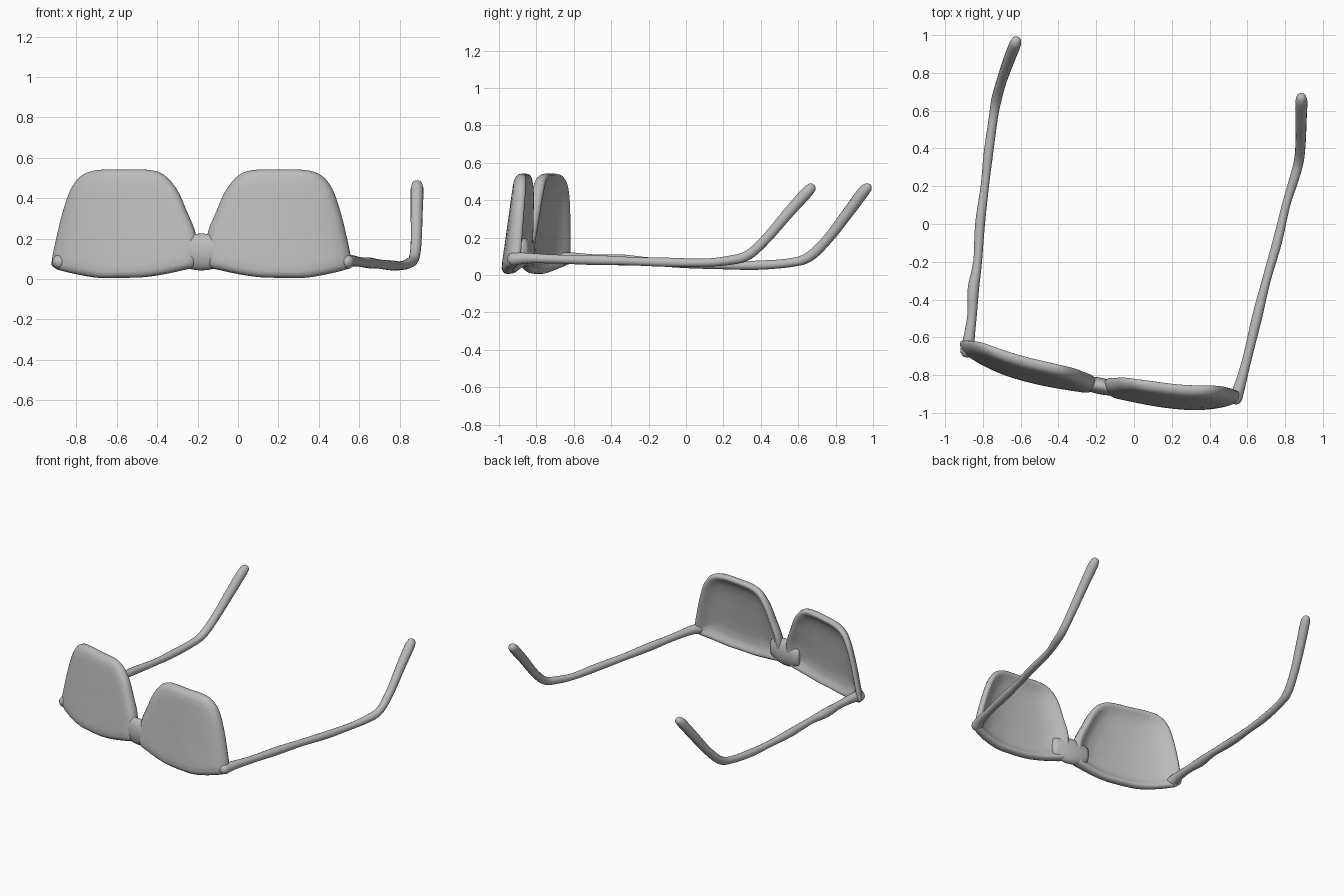
import bpy, bmesh, math
from mathutils import Vector

if "Cube" in bpy.data.objects:
    bpy.data.objects.remove(bpy.data.objects["Cube"])

grey = bpy.data.materials.new("grey plastic")
grey.diffuse_color = (0.5, 0.5, 0.5, 1)
grey.use_nodes = True
grey.node_tree.nodes["Principled BSDF"].inputs["Base Color"].default_value = grey.diffuse_color
MID = -0.18  # x of the bridge


def smooth_points(pts, steps, closed=False):
    """Catmull-Rom curve through points of any dimension."""
    n, out = len(pts), []
    get = (lambda i: pts[i % n]) if closed else (lambda i: pts[max(0, min(n - 1, i))])
    for i in range(n if closed else n - 1):
        for k in range(steps):
            t = k / steps
            out.append([0.5 * (2 * b + (c - a) * t + (2 * a - 5 * b + 4 * c - d) * t * t
                               + (3 * b - a - 3 * c + d) * t ** 3)
                        for a, b, c, d in zip(get(i - 1), get(i), get(i + 1), get(i + 2))])
    if not closed:
        out.append(list(pts[-1]))
    return out


def skin(name, rings, start, end):
    """Join rings of points into a closed skin with a point at each end."""
    bm = bmesh.new()
    loops = [[bm.verts.new(p) for p in r] for r in rings]
    n = len(loops[0])
    for a, b in zip(loops, loops[1:]):
        for i in range(n):
            j = (i + 1) % n
            bm.faces.new((a[i], a[j], b[j], b[i]))
    for loop, tip in ((loops[0], start), (loops[-1], end)):
        v = bm.verts.new(tip)
        for i in range(n):
            bm.faces.new((loop[i], loop[(i + 1) % n], v))
    bmesh.ops.recalc_face_normals(bm, faces=bm.faces)
    me = bpy.data.meshes.new(name)
    bm.to_mesh(me)
    bm.free()
    me.materials.append(grey)
    for p in me.polygons:
        p.use_smooth = True
    ob = bpy.data.objects.new(name, me)
    bpy.context.collection.objects.link(ob)
    return ob


def front_y(x, z):
    """Front surface: turned, wrapped at the ends and leaning back."""
    u = x - MID
    return -0.915 - 0.183 * u + 0.10 * (abs(u) / 0.74) ** 4 + 0.14 * (z - 0.05)


# Lens outline as (distance from bridge, height)
outline = smooth_points([
    (0.742, 0.085), (0.72, 0.20), (0.685, 0.34), (0.645, 0.45), (0.59, 0.515), (0.51, 0.54),
    (0.38, 0.542), (0.26, 0.54), (0.185, 0.515), (0.12, 0.44), (0.075, 0.34), (0.035, 0.245),
    (0.022, 0.17), (0.03, 0.07), (0.10, 0.042), (0.26, 0.012), (0.40, 0.006), (0.53, 0.008),
    (0.69, 0.04), (0.73, 0.058)], 4, True)
# Section from front centre round the rim to the dished back: (scale, depth)
section = [(0.3, 0), (0.55, 0), (0.75, 0), (0.88, 0.002), (0.95, 0.01), (0.985, 0.022),
           (1.0, 0.038), (0.99, 0.054), (0.96, 0.064), (0.92, 0.066), (0.87, 0.058),
           (0.80, 0.045), (0.7, 0.034), (0.5, 0.028), (0.25, 0.026)]
CU, CZ = 0.39, 0.26


def lens_point(side, u, z, depth):
    x = MID + side * u
    pad = 1 + 0.35 * max(0, 1 - u / 0.2)  # thicker towards the nose
    return (x, front_y(x, z) + depth * pad, z)


for name, side in (("left_lens", -1), ("right_lens", 1)):
    rings = [[lens_point(side, CU + (u - CU) * s, CZ + (z - CZ) * s, d) for u, z in outline]
             for s, d in section]
    skin(name, rings, lens_point(side, CU, CZ, 0), lens_point(side, CU, CZ, 0.026))

# Bridge between the lenses
rings = []
for i in range(13):
    u = -0.12 + 0.02 * i
    k = 1 - 0.35 * (abs(u) / 0.12) ** 2
    x, zc = MID + u, 0.134
    yc = front_y(x, zc) + 0.046
    rings.append([(x, yc + 0.044 * k * math.cos(a), zc + 0.091 * k * math.sin(a))
                  for a in (math.tau * j / 20 for j in range(20))])
skin("bridge", rings, (MID - 0.125, front_y(MID - 0.125, 0.134) + 0.046, 0.134),
     (MID + 0.125, front_y(MID + 0.125, 0.134) + 0.046, 0.134))


def temple(name, pts):
    """Round arm along points (x, y, z, radius) with domed ends."""
    path = smooth_points(pts, 5)
    pos = [Vector(p[:3]) for p in path]
    rings, last = [], len(path) - 1

    def ring(c, d, r):
        side = d.cross(Vector((0, 0, 1))).normalized()
        up = side.cross(d)
        return [c + r * (side * math.cos(a) + up * math.sin(a))
                for a in (math.tau * j / 14 for j in range(14))]

    for i, p in enumerate(path):
        d = (pos[min(i + 1, last)] - pos[max(i - 1, 0)]).normalized()
        r = p[3]
        if i == 0:
            start = pos[0] - d * r
            rings += [ring(pos[0] - d * r * f, d, r * math.sqrt(1 - f * f)) for f in (0.87, 0.5)]
        rings.append(ring(pos[i], d, r))
        if i == last:
            end = pos[i] + d * r
            rings += [ring(pos[i] + d * r * f, d, r * math.sqrt(1 - f * f)) for f in (0.5, 0.87)]
    skin(name, rings, start, end)


# Arms with upturned ear ends
temple("left_temple", [
    (-0.882, -0.67, 0.085, 0.038), (-0.873, -0.60, 0.09, 0.03), (-0.857, -0.48, 0.085, 0.025),
    (-0.85, -0.34, 0.08, 0.03), (-0.828, -0.2, 0.072, 0.023), (-0.815, 0.0, 0.062, 0.026),
    (-0.79, 0.2, 0.052, 0.022), (-0.77, 0.38, 0.052, 0.025), (-0.745, 0.56, 0.066, 0.024),
    (-0.728, 0.66, 0.098, 0.027), (-0.70, 0.76, 0.195, 0.027), (-0.665, 0.86, 0.325, 0.03),
    (-0.632, 0.945, 0.44, 0.031), (-0.624, 0.967, 0.464, 0.027)])
temple("right_temple", [
    (0.538, -0.92, 0.085, 0.036), (0.562, -0.85, 0.09, 0.029), (0.602, -0.7, 0.085, 0.024),
    (0.65, -0.5, 0.08, 0.027), (0.70, -0.3, 0.074, 0.023), (0.757, -0.1, 0.068, 0.025),
    (0.805, 0.1, 0.066, 0.022), (0.845, 0.23, 0.078, 0.025), (0.872, 0.33, 0.105, 0.026),
    (0.882, 0.43, 0.195, 0.027), (0.884, 0.55, 0.335, 0.03), (0.886, 0.64, 0.435, 0.032),
    (0.886, 0.666, 0.462, 0.028)])
